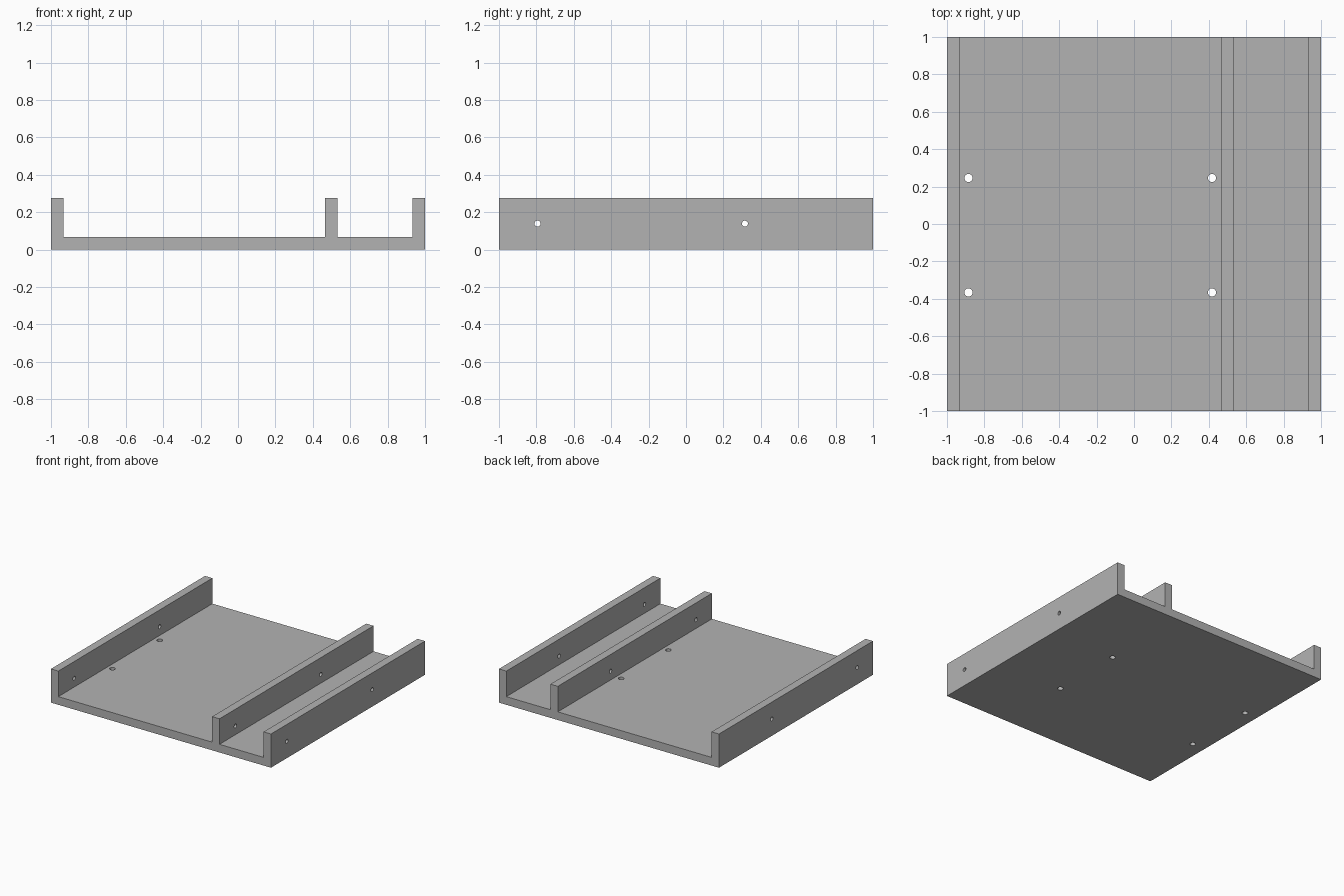
import bpy, bmesh, math
from mathutils import Matrix, Vector

if "Cube" in bpy.data.objects:
    bpy.data.objects.remove(bpy.data.objects["Cube"], do_unlink=True)

THICK, HEIGHT = 0.067, 0.277
RIB_IN, RIB_OUT = 0.465, 0.532

grey = bpy.data.materials.new("plain grey")
grey.use_nodes = True
grey.diffuse_color = (0.45, 0.45, 0.45, 1)
grey.node_tree.nodes["Principled BSDF"].inputs["Base Color"].default_value = grey.diffuse_color


def make_object(name, bm):
    bmesh.ops.recalc_face_normals(bm, faces=bm.faces)
    mesh = bpy.data.meshes.new(name)
    bm.to_mesh(mesh)
    bm.free()
    mesh.materials.append(grey)
    obj = bpy.data.objects.new(name, mesh)
    bpy.context.collection.objects.link(obj)
    return obj


# Tray: one cross-section with two side walls and a divider, extruded front to back
inner = 1 - THICK
profile = [(-1, 0), (1, 0), (1, HEIGHT), (inner, HEIGHT), (inner, THICK),
           (RIB_OUT, THICK), (RIB_OUT, HEIGHT), (RIB_IN, HEIGHT), (RIB_IN, THICK),
           (-inner, THICK), (-inner, HEIGHT), (-1, HEIGHT)]
bm = bmesh.new()
section = bm.faces.new([bm.verts.new((x, -1, z)) for x, z in profile])
sweep = bmesh.ops.extrude_face_region(bm, geom=[section])
bmesh.ops.translate(bm, vec=(0, 2, 0),
                    verts=[v for v in sweep["geom"] if isinstance(v, bmesh.types.BMVert)])
tray = make_object("walled_tray", bm)

# Drills: two across all the walls, four down through the floor
bm = bmesh.new()


def drill(centre, radius, length, turn=Matrix()):
    bmesh.ops.create_cone(bm, cap_ends=True, segments=32, radius1=radius, radius2=radius,
                          depth=length, matrix=Matrix.Translation(Vector(centre)) @ turn)


for y in (-0.794, 0.315):
    drill((0, y, 0.139), 0.016, 2.2, Matrix.Rotation(math.pi / 2, 4, "Y"))
for x in (-0.885, 0.417):
    for y in (-0.366, 0.246):
        drill((x, y, 0.03), 0.022, 0.14)
drills = make_object("hole_drills", bm)
drills.hide_render = True

# Cut the holes, then discard the drills
cut = tray.modifiers.new("holes", "BOOLEAN")
cut.operation, cut.solver, cut.object = "DIFFERENCE", "EXACT", drills
bpy.ops.object.select_all(action="DESELECT")
tray.select_set(True)
bpy.context.view_layer.objects.active = tray
bpy.ops.object.modifier_apply(modifier=cut.name)
bpy.data.objects.remove(drills, do_unlink=True)
bpy.ops.object.shade_smooth_by_angle(angle=math.radians(30))
